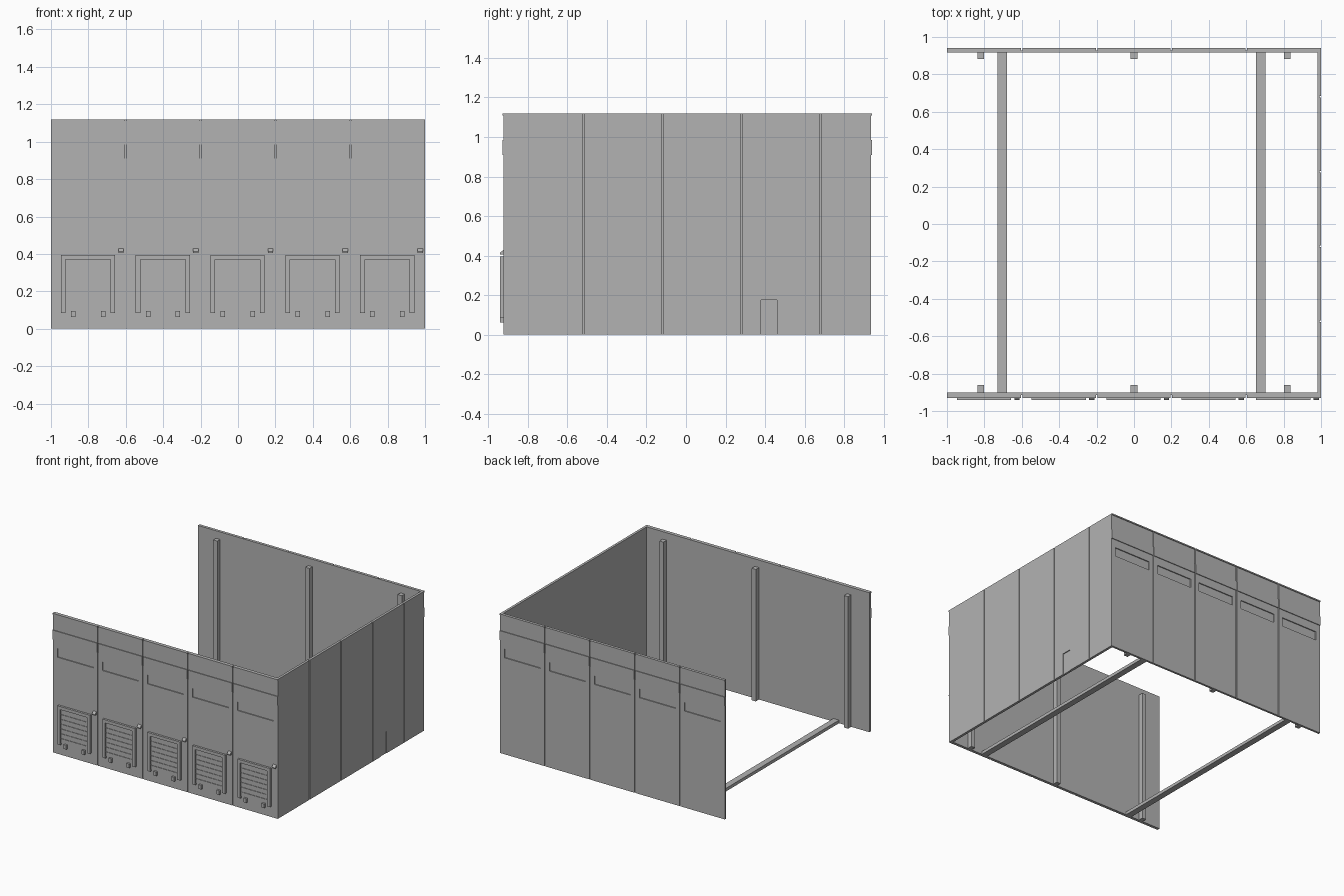
import bpy
import bmesh
from mathutils import Vector

cube = bpy.data.objects.get("Cube")
if cube:
    bpy.data.objects.remove(cube, do_unlink=True)

grey = bpy.data.materials.new("concrete_grey")
grey.use_nodes = True
grey.diffuse_color = (0.45, 0.45, 0.45, 1)
grey.node_tree.nodes["Principled BSDF"].inputs["Base Color"].default_value = grey.diffuse_color


def finish(name, bm):
    bmesh.ops.recalc_face_normals(bm, faces=bm.faces)
    mesh = bpy.data.meshes.new(name)
    bm.to_mesh(mesh)
    bm.free()
    mesh.materials.append(grey)
    obj = bpy.data.objects.new(name, mesh)
    bpy.context.collection.objects.link(obj)
    return obj


def add_box(bm, x0, x1, y0, y1, z0, z1):
    verts = bmesh.ops.create_cube(bm, size=1)["verts"]
    for v in verts:
        v.co = Vector((x1 if v.co.x > 0 else x0,
                       y1 if v.co.y > 0 else y0,
                       z1 if v.co.z > 0 else z0))
    return verts


def boxes(name, *sizes):
    bm = bmesh.new()
    for size in sizes:
        add_box(bm, *size)
    return finish(name, bm)


HEIGHT = 1.12
BAY = 0.4
GAP = 0.004          # half width of a panel seam
SKIN = 0.008         # depth of the seams and recesses
FRONT, BACK = -0.923, 0.935
STARTS = [-1 + BAY * i for i in range(5)]

# Wall cores behind the cladding
boxes("front_wall_core", (-1, 0.992, FRONT + SKIN, -0.9, 0, HEIGHT))
boxes("back_wall_core", (-1, 0.992, 0.918, BACK - SKIN, 0, HEIGHT))
boxes("right_wall_core", (0.98, 1 - SKIN, -0.9, 0.918, 0, HEIGHT))


# Long wall cladding: each bay has a recessed slot, a raised band and a coping
def clad_long_wall(name, face, out):
    bm = bmesh.new()

    def plate(x0, x1, z0, z1, proud=0):
        y0, y1 = sorted((face - out * SKIN, face + out * proud))
        add_box(bm, x0, x1, y0, y1, z0, z1)

    low, high = 0.775, 0.845
    for s in STARTS:
        a = s if s == -1 else s + GAP
        b = 1 if s == STARTS[-1] else s + BAY - GAP
        plate(a, b, 0, low)
        plate(a, s + 0.04, low, high)
        plate(s + 0.36, b, low, high)
        plate(a, b, high, 0.91)
        plate(a, b, 0.91, 0.985, 0.006)
        plate(a, b, 0.985, 1.11)
        plate(a, b, 1.11, HEIGHT, 0.006)
    finish(name, bm)


clad_long_wall("front_cladding", FRONT, -1)
clad_long_wall("back_cladding", BACK, 1)

# Side wall cladding with a shallow door recess in the fourth panel
bm = bmesh.new()
seams = [FRONT + SKIN] + [-0.52 + BAY * i for i in range(4)] + [BACK - SKIN]
for i, (a, b) in enumerate(zip(seams, seams[1:])):
    a += GAP if i else 0
    b -= GAP if i < 4 else 0
    if a < 0.38 < b:
        for y0, y1, z0 in ((a, 0.38, 0), (0.38, 0.46, 0.175), (0.46, b, 0)):
            add_box(bm, 1 - SKIN, 1, y0, y1, z0, HEIGHT)
    else:
        add_box(bm, 1 - SKIN, 1, a, b, 0, HEIGHT)
finish("side_cladding", bm)
boxes("side_door", (1 - SKIN, 0.996, 0.383, 0.457, 0, 0.172))

# Loading bays: frame, slatted shutter, bumpers and a wedge lamp
for n, s in enumerate(STARTS, 1):
    l, r = s + 0.053, s + 0.343
    boxes(f"dock_frame_{n}",
          (l, l + 0.025, -0.94, FRONT, 0.085, 0.395),
          (r - 0.025, r, -0.94, FRONT, 0.085, 0.395),
          (l + 0.025, r - 0.025, -0.94, FRONT, 0.37, 0.395))
    step = 0.27 / 7
    boxes(f"dock_shutter_{n}",
          (l + 0.025, r - 0.025, -0.926, FRONT, 0.1, 0.37),
          *[(l + 0.025, r - 0.025, -0.93, -0.926,
             0.1 + step * k, 0.1 + step * (k + 1) - 0.005) for k in range(7)])
    boxes(f"dock_bumpers_{n}",
          *[(s + x, s + x + 0.024, -0.94, FRONT, 0.063, 0.096) for x in (0.107, 0.267)])
    bm = bmesh.new()
    for v in add_box(bm, s + 0.36, s + 0.388, -0.942, FRONT, 0.405, 0.43):
        if v.co.y < -0.93 and v.co.z > 0.42:
            v.co.z = 0.413
    finish(f"dock_lamp_{n}", bm)

# Inner columns along both long walls
for side, y0, y1 in (("front", -0.9, -0.86), ("back", 0.882, 0.918)):
    for n, x in enumerate((-0.82, 0, 0.82), 1):
        boxes(f"{side}_column_{n}", (x - 0.018, x + 0.018, y0, y1, 0, 1.06))

# Floor beams joining the long walls
for side, x in (("right", -0.705), ("left", 0.677)):
    boxes(f"{side}_floor_beam", (x - 0.025, x + 0.025, -0.9, 0.918, 0, 0.025))
